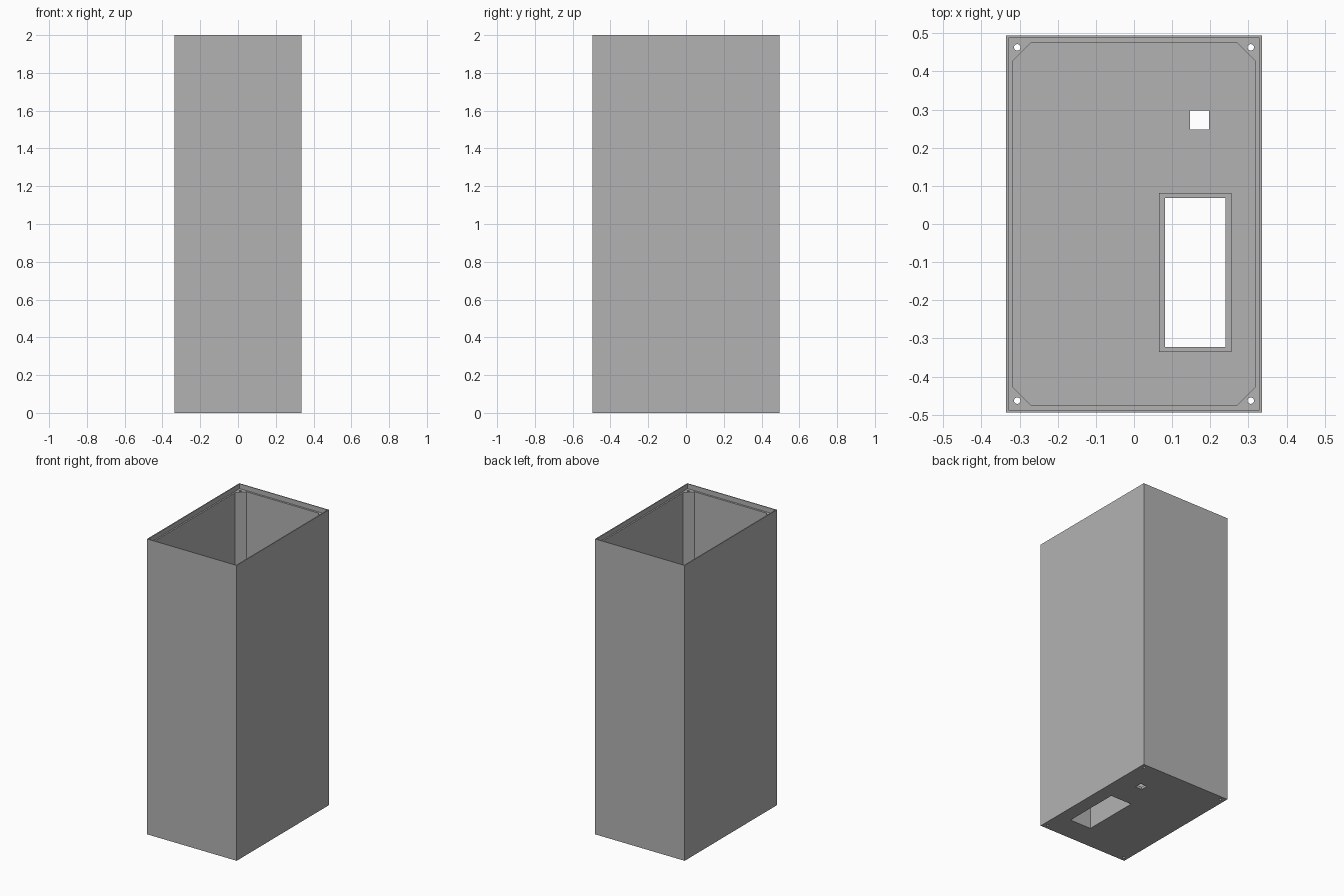
import bpy, bmesh, math

if "Cube" in bpy.data.objects:
    bpy.data.objects.remove(bpy.data.objects["Cube"])

HX, HY, H = 0.336, 0.494, 2.0      # outer half sizes and height
FLOOR = 0.018                      # floor thickness
LIP = 0.033                        # depth of the lid recess
COLLAR = 0.25                      # height of the collar around the opening

grey = bpy.data.materials.new("grey plastic")
grey.diffuse_color = (0.45, 0.45, 0.45, 1)
grey.use_nodes = True
grey.node_tree.nodes["Principled BSDF"].inputs["Base Color"].default_value = grey.diffuse_color


def prism(name, outline, z0, z1):
    """Upright prism over a counter-clockwise outline."""
    bm = bmesh.new()
    base = bm.faces.new([bm.verts.new((x, y, z0)) for x, y in outline])
    top = bmesh.ops.extrude_face_region(bm, geom=[base])["geom"]
    bmesh.ops.translate(bm, vec=(0, 0, z1 - z0),
                        verts=[v for v in top if isinstance(v, bmesh.types.BMVert)])
    bmesh.ops.recalc_face_normals(bm, faces=bm.faces)
    mesh = bpy.data.meshes.new(name)
    bm.to_mesh(mesh)
    bm.free()
    mesh.materials.append(grey)
    ob = bpy.data.objects.new(name, mesh)
    bpy.context.collection.objects.link(ob)
    return ob


def rect(x0, x1, y0, y1):
    return [(x0, y0), (x1, y0), (x1, y1), (x0, y1)]


def chamfered(x, y, c):
    return [(-x + c, -y), (x - c, -y), (x, -y + c), (x, y - c),
            (x - c, y), (-x + c, y), (-x, y - c), (-x, -y + c)]


def circle(cx, cy, r, n=16):
    return [(cx + r * math.cos(2 * math.pi * i / n),
             cy + r * math.sin(2 * math.pi * i / n)) for i in range(n)]


def combine(target, tool, operation):
    mod = target.modifiers.new(operation.lower(), "BOOLEAN")
    mod.object, mod.operation, mod.solver = tool, operation, "EXACT"
    bpy.context.view_layer.objects.active = target
    bpy.ops.object.modifier_apply(modifier=mod.name)
    bpy.data.objects.remove(tool, do_unlink=True)


# Tall housing, hollowed with chamfered inner corners
housing = prism("housing", rect(-HX, HX, -HY, HY), 0, H)
combine(housing, prism("cavity", chamfered(0.319, 0.475, 0.049), FLOOR, H + 0.1), "DIFFERENCE")

# Recess for a lid around the top rim
combine(housing, prism("lid_recess", rect(-0.329, 0.329, -0.488, 0.488), H - LIP, H + 0.1), "DIFFERENCE")

# Collar standing on the floor around the large opening
combine(housing, prism("collar", rect(0.065, 0.255, -0.335, 0.081), FLOOR / 2, COLLAR), "UNION")
combine(housing, prism("large_opening", rect(0.081, 0.24, -0.322, 0.068), -0.1, COLLAR + 0.1), "DIFFERENCE")

# Small square opening in the floor
combine(housing, prism("small_opening", rect(0.147, 0.197, 0.248, 0.298), -0.1, 0.1), "DIFFERENCE")

# Screw holes running through the four corner posts
for sx in (-1, 1):
    for sy in (-1, 1):
        combine(housing, prism("screw_hole", circle(sx * 0.306, sy * 0.463, 0.0085), -0.1, H + 0.1), "DIFFERENCE")
